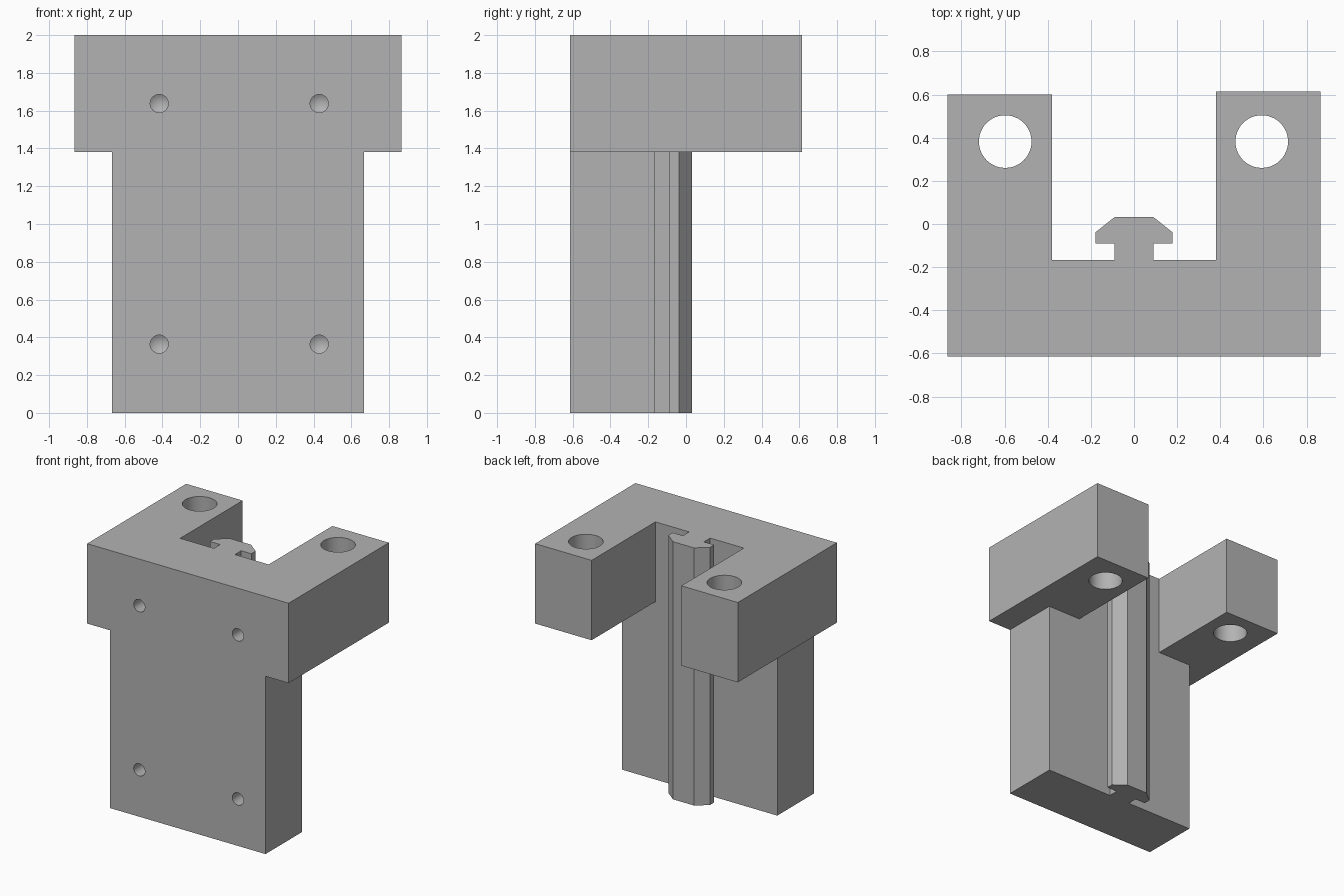
import bpy
import bmesh
from math import radians
from mathutils import Matrix, Vector

cube = bpy.data.objects.get("Cube")
if cube:
    bpy.data.objects.remove(cube, do_unlink=True)

gray = bpy.data.materials.new("plain gray")
gray.use_nodes = True
color = (0.45, 0.45, 0.45, 1)
gray.diffuse_color = color
gray.node_tree.nodes["Principled BSDF"].inputs["Base Color"].default_value = color

FRONT, WALL, TOP, LEDGE = -0.615, -0.167, 2.0, 1.38


def add_object(name, bm):
    bmesh.ops.recalc_face_normals(bm, faces=bm.faces)
    mesh = bpy.data.meshes.new(name)
    bm.to_mesh(mesh)
    bm.free()
    mesh.materials.append(gray)
    obj = bpy.data.objects.new(name, mesh)
    bpy.context.collection.objects.link(obj)
    return obj


def prism(name, outline, low, high):
    """Extrude an outline in x and y from one height to another."""
    bm = bmesh.new()
    face = bm.faces.new([bm.verts.new((x, y, low)) for x, y in outline])
    result = bmesh.ops.extrude_face_region(bm, geom=[face], use_keep_orig=True)
    verts = [v for v in result["geom"] if isinstance(v, bmesh.types.BMVert)]
    bmesh.ops.translate(bm, verts=verts, vec=(0, 0, high - low))
    return add_object(name, bm)


def drill(name, radius, depth, matrix, tip=0.0):
    """Cylinder cutter centred on its origin, with an optional drill point."""
    bm = bmesh.new()
    bmesh.ops.create_cone(bm, cap_ends=True, segments=48, radius1=radius,
                          radius2=radius, depth=depth)
    if tip:
        bm.faces.ensure_lookup_table()
        cap = max(bm.faces, key=lambda f: f.calc_center_median().z)
        point = bmesh.ops.poke(bm, faces=[cap])["verts"]
        bmesh.ops.translate(bm, verts=point, vec=(0, 0, tip))
    bm.transform(matrix)
    return add_object(name, bm)


def combine(target, other, operation):
    mod = target.modifiers.new(other.name, 'BOOLEAN')
    mod.operation = operation
    mod.solver = 'EXACT'
    mod.object = other
    bpy.context.view_layer.objects.active = target
    bpy.ops.object.modifier_apply(modifier=mod.name)
    bpy.data.objects.remove(other, do_unlink=True)


# Tall plate with the T-shaped rail on its back
half = [(0.667, FRONT), (0.667, WALL), (0.09, WALL), (0.09, -0.09),
        (0.178, -0.09), (0.178, -0.038), (0.09, 0.032)]
bracket = prism("rail_bracket", half + [(-x, y) for x, y in reversed(half)], 0, TOP)

# Wide U-shaped clamp head, with one arm slightly longer
head = prism("clamp_head", [
    (-0.865, FRONT), (0.865, FRONT), (0.865, 0.615), (0.38, 0.615),
    (0.38, WALL), (-0.38, WALL), (-0.38, 0.6), (-0.865, 0.6)], LEDGE, TOP)
combine(bracket, head, 'UNION')

# Vertical holes through the arms
for x in (-0.597, 0.592):
    place = Matrix.Translation(Vector((x, 0.382, 1.7)))
    combine(bracket, drill("arm_hole", 0.122, 1.0, place), 'DIFFERENCE')

# Blind screw holes in the front, ending in a drill point
turn = Matrix.Rotation(radians(-90), 4, 'X')
for x in (-0.417, 0.43):
    for z in (0.364, 1.638):
        place = Matrix.Translation(Vector((x, FRONT, z))) @ turn
        combine(bracket, drill("screw_hole", 0.048, 0.4, place, 0.03), 'DIFFERENCE')

bpy.ops.object.select_all(action='DESELECT')
bracket.select_set(True)
bpy.context.view_layer.objects.active = bracket
bpy.ops.object.shade_smooth_by_angle(angle=radians(25))
